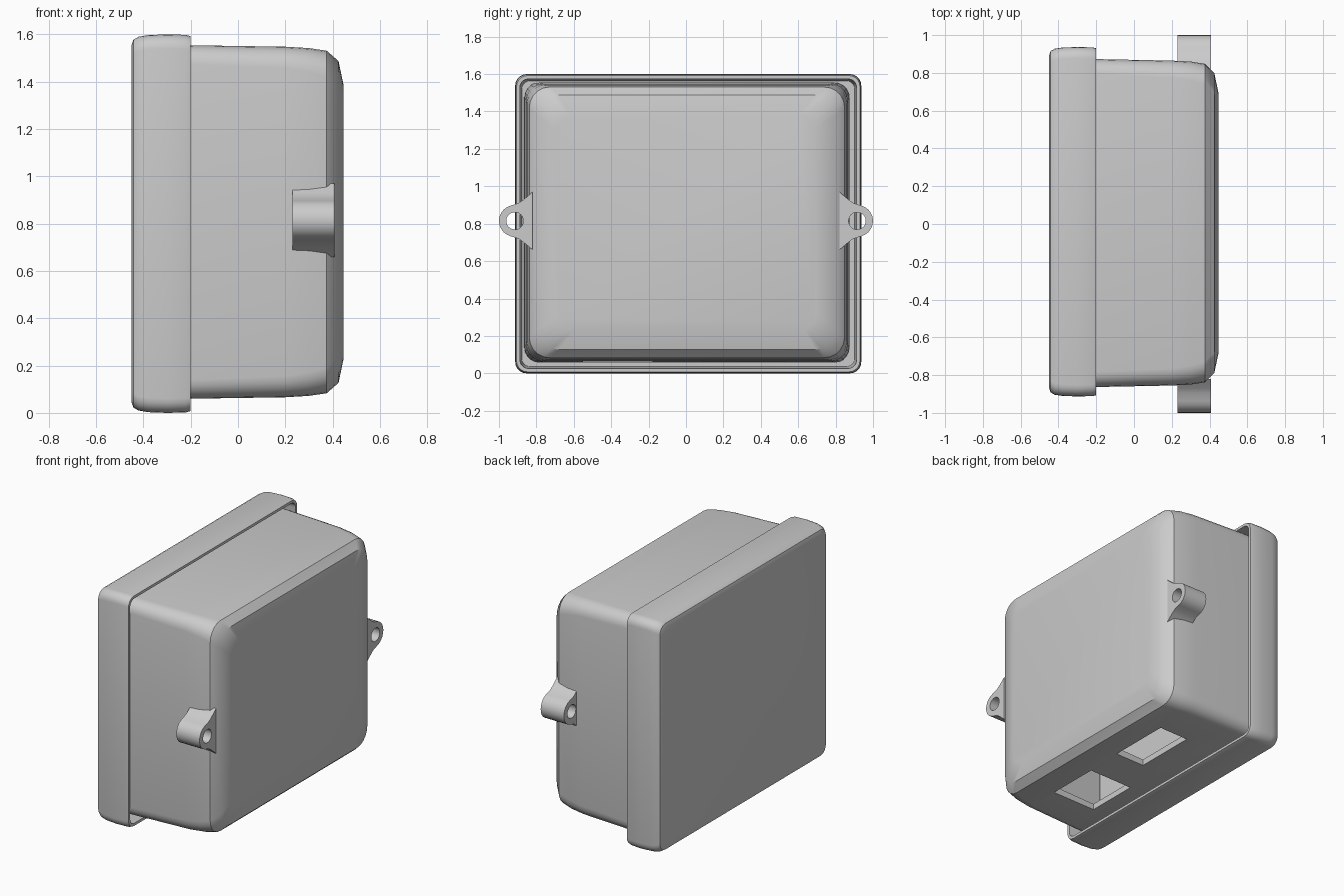
import bpy, bmesh, math
from mathutils import Vector

if "Cube" in bpy.data.objects:
    bpy.data.objects.remove(bpy.data.objects["Cube"])

grey = bpy.data.materials.new("light_grey_plastic")
grey.diffuse_color = (0.6, 0.6, 0.6, 1)
grey.use_nodes = True
grey.node_tree.nodes["Principled BSDF"].inputs["Base Color"].default_value = grey.diffuse_color


def finish(bm, name, angle=32):
    bmesh.ops.recalc_face_normals(bm, faces=bm.faces)
    me = bpy.data.meshes.new(name)
    bm.to_mesh(me)
    bm.free()
    ob = bpy.data.objects.new(name, me)
    bpy.context.collection.objects.link(ob)
    me.materials.append(grey)
    smooth(me, angle)
    return ob


def smooth(me, angle):
    for p in me.polygons:
        p.use_smooth = True
    me.set_sharp_from_angle(angle=math.radians(angle))


def rounded(x, hy, hz, r, cy, cz, seg=5):
    """Rounded rectangle in the YZ plane."""
    pts = []
    for q, (sy, sz) in enumerate([(1, 1), (-1, 1), (-1, -1), (1, -1)]):
        for i in range(seg + 1):
            a = math.pi / 2 * (q + i / seg)
            pts.append((x, cy + sy * (hy - r) + r * math.cos(a),
                        cz + sz * (hz - r) + r * math.sin(a)))
    return pts


def loft(name, sections, cy, cz):
    """Skin rounded sections given as (x, half y, half z, radius); cap both ends."""
    bm = bmesh.new()
    rings = [[bm.verts.new(p) for p in rounded(*s, cy, cz)] for s in sections]
    n = len(rings[0])
    for a, b in zip(rings, rings[1:]):
        for i in range(n):
            j = (i + 1) % n
            bm.faces.new((a[i], a[j], b[j], b[i]))
    bm.faces.new(rings[0])
    bm.faces.new(rings[-1])
    return finish(bm, name)


# Lid: shallow tray with a rounded rim overlapping the body
loft("lid", [(-.45, .88, .755, .05), (-.442, .903, .778, .06), (-.42, .916, .790, .06),
             (-.38, .922, .797, .06), (-.3, .925, .8, .06), (-.22, .923, .798, .06),
             (-.2, .918, .792, .06), (-.2, .9, .774, .045), (-.42, .89, .764, .045)],
     .012, .8)

# Body: hollow cup, open towards the lid, domed back with softened edges
body = loft("body", [(.40, .66, .55, .06), (.385, .75, .63, .07), (.35, .81, .69, .07),
                     (-.41, .835, .714, .05), (-.41, .87, .749, .08),
                     (-.2, .868, .747, .08), (.2, .86, .741, .09), (.3, .855, .735, .1),
                     (.375, .843, .724, .11), (.425, .795, .68, .11),
                     (.447, .69, .575, .09)], .005, .807)

# Two rectangular cable openings in the bottom
for x0, x1, y0, y1 in [(-.12, .21, -.55, -.18), (0, .22, .09, .53)]:
    bm = bmesh.new()
    bmesh.ops.create_cube(bm, size=1)
    for v in bm.verts:
        v.co = Vector(((x0 + x1) / 2 + v.co.x * (x1 - x0),
                       (y0 + y1) / 2 + v.co.y * (y1 - y0), .06 + v.co.z * .2))
    cutter = finish(bm, "opening_cutter")
    cutter.hide_render = True
    mod = body.modifiers.new("opening", 'BOOLEAN')
    mod.operation = 'DIFFERENCE'
    mod.solver = 'EXACT'
    mod.object = cutter
    bpy.context.view_layer.update()
    dg = bpy.context.evaluated_depsgraph_get()
    me = bpy.data.meshes.new_from_object(body.evaluated_get(dg))
    body.modifiers.clear()
    body.data = me
    bpy.data.objects.remove(cutter)
smooth(body.data, 32)


# Mounting lugs: flared ears with a screw hole through them
def lug(name, side):
    cy, cz, r, hole = .915, .815, .085, .046
    flare = [(.82, .05), (.82, .1), (.82, .155), (.845, .134), (.87, .113), (.895, .095)]
    arc = [(cy + r * math.cos(math.radians(a)), r * math.sin(math.radians(a)))
           for a in range(75, -76, -15)]
    outline = flare + arc + [(y, -z) for y, z in reversed(flare)] + [(.82, 0)]
    bm = bmesh.new()
    rings = []
    for x in (.23, .407):
        outer, inner = [], []
        for y, z in outline:
            a = math.atan2(z, y - cy)
            outer.append(bm.verts.new((x, side * y, cz + z)))
            inner.append(bm.verts.new((x, side * (cy + hole * math.cos(a)),
                                       cz + hole * math.sin(a))))
        rings.append((outer, inner))
    (o0, i0), (o1, i1) = rings
    n = len(outline)
    for a, b in ((o0, o1), (o1, i1), (i1, i0), (i0, o0)):
        for k in range(n):
            j = (k + 1) % n
            bm.faces.new((a[k], a[j], b[j], b[k]))
    finish(bm, name, 40)


lug("lug_front", -1)
lug("lug_back", 1)
